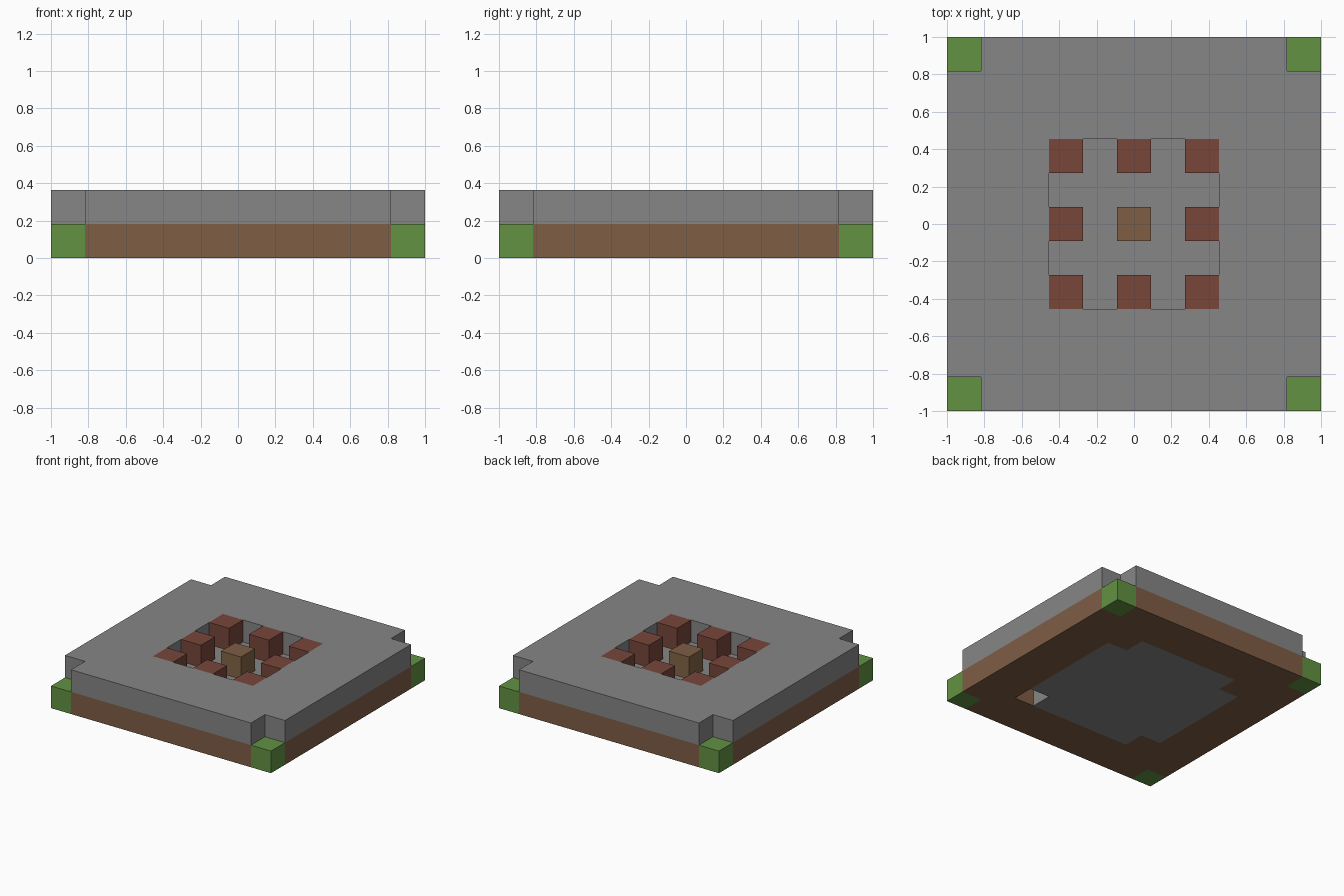
import bpy
import bmesh

if "Cube" in bpy.data.objects:
    bpy.data.objects.remove(bpy.data.objects["Cube"], do_unlink=True)

UNIT = 2 / 11          # side of one block
CELLS = [(x, y) for x in range(-5, 6) for y in range(-5, 6)]


def material(name, rgb):
    """Flat colour given as 8-bit sRGB, stored as linear."""
    lin = [((c / 255 + 0.055) / 1.055) ** 2.4 for c in rgb]
    mat = bpy.data.materials.new(name)
    mat.use_nodes = True
    mat.diffuse_color = (*lin, 1)
    mat.node_tree.nodes["Principled BSDF"].inputs["Base Color"].default_value = (*lin, 1)
    return mat


def blocks(name, layer, mats, rule):
    """Closed, flat-faced solid one block high covering the cells that pass the rule."""
    bm = bmesh.new()
    for x, y in CELLS:
        if rule(x, y):
            corners = [(-.5, -.5), (.5, -.5), (.5, .5), (-.5, .5)]
            bm.faces.new([bm.verts.new(((x + dx) * UNIT, (y + dy) * UNIT, layer * UNIT))
                          for dx, dy in corners])
    bmesh.ops.remove_doubles(bm, verts=bm.verts, dist=UNIT / 100)
    base = bm.faces[:]
    # Copy the footprint upward, keeping the underside
    top = bmesh.ops.extrude_face_region(bm, geom=base, use_keep_orig=True)["geom"]
    bmesh.ops.translate(bm, vec=(0, 0, UNIT),
                        verts=[g for g in top if isinstance(g, bmesh.types.BMVert)])
    bmesh.ops.recalc_face_normals(bm, faces=bm.faces)
    # A second material, if given, goes on the upright faces
    for face in bm.faces:
        face.material_index = len(mats) - 1 if abs(face.normal.z) < 0.5 else 0
    mesh = bpy.data.meshes.new(name)
    bm.to_mesh(mesh)
    bm.free()
    for mat in mats:
        mesh.materials.append(mat)
    obj = bpy.data.objects.new(name, mesh)
    bpy.context.collection.objects.link(obj)


stone = material("grey stone", (134, 134, 134))
earth = material("brown earth", (126, 93, 69))
grass = material("green grass", (98, 146, 66))
brick = material("red brick", (120, 70, 58))
wood = material("tan wood", (130, 102, 70))


def corner(x, y, r):
    return abs(x) == r and abs(y) == r


def floor_area(x, y):
    return max(abs(x), abs(y)) <= 3 and not corner(x, y, 3)


def empty_cell(x, y):
    return (x, y) == (3, -3)


def pit(x, y):
    return max(abs(x), abs(y)) <= 2


# Lower layer: earth ring with one empty cell, stone floor, grass corners
blocks("earth_base", 0, [earth], lambda x, y: not (
    floor_area(x, y) or corner(x, y, 5) or empty_cell(x, y)))
blocks("stone_floor", 0, [stone], floor_area)
for side_x, x_name in ((-1, "right"), (1, "left")):
    for side_y, y_name in ((-1, "front"), (1, "back")):
        blocks(f"grass_corner_{y_name}_{x_name}", 0, [grass],
               lambda x, y: (x, y) == (5 * side_x, 5 * side_y))

# Upper layer: stone slab around a square pit
blocks("stone_slab", 1, [stone], lambda x, y: not (pit(x, y) or corner(x, y, 5)))

# Blocks standing in the pit: eight bricks around one wooden block
for px in (-2, 0, 2):
    for py in (-2, 0, 2):
        if px or py:
            blocks("brick_block", 1, [brick], lambda x, y: (x, y) == (px, py))
blocks("centre_block", 1, [earth, wood], lambda x, y: (x, y) == (0, 0))
